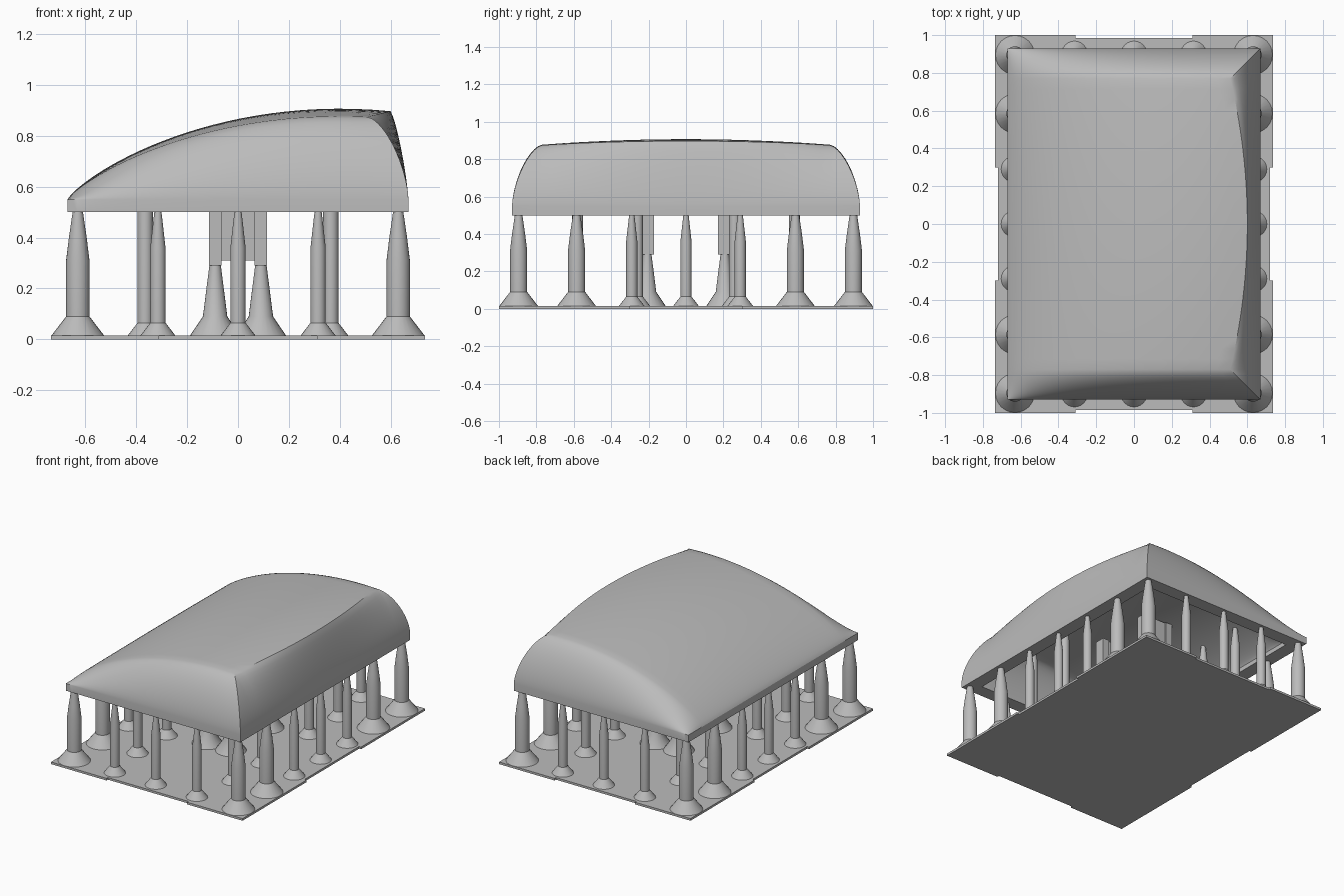
import bpy, bmesh, math

if "Cube" in bpy.data.objects:
    bpy.data.objects.remove(bpy.data.objects["Cube"])

GREY = (0.5, 0.5, 0.5, 1)
mat = bpy.data.materials.new("plain grey")
mat.use_nodes = True
mat.diffuse_color = GREY
mat.node_tree.nodes["Principled BSDF"].inputs["Base Color"].default_value = GREY


def finish(name, bm):
    bmesh.ops.recalc_face_normals(bm, faces=bm.faces)
    mesh = bpy.data.meshes.new(name)
    bm.to_mesh(mesh)
    bm.free()
    mesh.materials.append(mat)
    obj = bpy.data.objects.new(name, mesh)
    bpy.context.collection.objects.link(obj)
    bpy.ops.object.select_all(action="DESELECT")
    obj.select_set(True)
    bpy.context.view_layer.objects.active = obj
    bpy.ops.object.shade_smooth_by_angle(angle=math.radians(30))
    return obj


# Base plate with shallow notches in the middle of each edge
def base_plate():
    quarter = [(0.72, 0.3), (0.735, 0.3), (0.735, 1), (0.31, 1), (0.31, 0.985)]
    outline = []
    for sx, sy in ((1, 1), (-1, 1), (-1, -1), (1, -1)):
        pts = quarter if sx * sy > 0 else quarter[::-1]
        outline += [(sx * x, sy * y) for x, y in pts]
    bm = bmesh.new()
    face = bm.faces.new([bm.verts.new((x, y, 0)) for x, y in outline])
    top = bmesh.ops.extrude_face_region(bm, geom=[face])["geom"]
    verts = [v for v in top if isinstance(v, bmesh.types.BMVert)]
    bmesh.ops.translate(bm, verts=verts, vec=(0, 0, 0.015))
    finish("base_plate", bm)


# Domed cap: sloping crown with rounded walls and a crest on the steep side
HX, HY, CY, WALL = 0.67, 0.93, 0.77, 0.16


def rounded(t, power):
    t = min(max(t, 0), 1)
    return (1 - t ** power) ** (1 / power)


def crest(y):
    a = min(abs(y), CY) / CY
    return 0.6 - 0.09 * a * a


def crown(x, y):
    a = min(abs(y), CY) / CY
    s = (0.4 - x) / (HX + 0.4)
    rise = 0.357 * max(1 - s * s, 0) ** 0.8 * (1 - 0.083 * a * a)
    wall_y = rounded((abs(y) - CY) / WALL, 1.6)
    x0 = crest(y)
    wall_x = rounded((x - x0) / (HX - x0), 1.3 + 0.3 * a * a)
    return rise * min(wall_x, wall_y)


def cap():
    n, m = 12, 28
    ease = [math.sin(k / n * math.pi / 2) for k in range(n + 1)]
    half = [CY + WALL * e for e in ease]
    ys = [-y for y in half[::-1]] + [CY * (2 * k / m - 1) for k in range(1, m)] + half
    bm = bmesh.new()
    outer, inner = [], []
    for y in ys:
        xr = crest(y) + max(abs(y) - CY, 0)
        xs = [-HX + (xr + HX) * (k / m) ** 1.6 for k in range(m + 1)]
        xs += [xr + (HX - xr) * e for e in ease[1:]]
        outer.append([bm.verts.new((x, y, 0.55 + crown(x, y))) for x in xs])
        inner.append([bm.verts.new((x * 0.86, y * 0.9, 0.53 + 0.75 * crown(x, y))) for x in xs])

    def border(g):
        return (g[0] + [r[-1] for r in g[1:]] + g[-1][-2::-1]
                + [r[0] for r in g[-2:0:-1]])

    for g in (outer, inner):
        for r0, r1 in zip(g, g[1:]):
            for i in range(len(r0) - 1):
                bm.faces.new((r0[i], r0[i + 1], r1[i + 1], r1[i]))
    # Skirt and bottom rim join the outer shell to the hollow
    loops = [border(outer)]
    for g in (outer, inner):
        loops.append([bm.verts.new((v.co.x, v.co.y, 0.5)) for v in border(g)])
    loops.append(border(inner))
    for l0, l1 in zip(loops, loops[1:]):
        for i in range(len(l0)):
            j = (i + 1) % len(l0)
            bm.faces.new((l0[i], l0[j], l1[j], l1[i]))
    bmesh.ops.remove_doubles(bm, verts=bm.verts, dist=0.0002)
    finish("domed_cap", bm)


# Two mounting prongs with thicker ends
def prong(name, y):
    bm = bmesh.new()
    for x, wx, wy, low in ((0, 0.16, 0.05, 0.31), (-0.09, 0.05, 0.07, 0.29), (0.09, 0.05, 0.07, 0.29)):
        vs = bmesh.ops.create_cube(bm, size=1)["verts"]
        high = 0.74
        bmesh.ops.scale(bm, verts=vs, vec=(wx, wy, high - low))
        bmesh.ops.translate(bm, verts=vs, vec=(x, y, (high + low) / 2))
    finish(name, bm)


# Turned support pillar: flared foot, shaft and tapered tip
def pillar(name, x, y, profile, sides=24):
    bm = bmesh.new()
    rings = []
    for r, z in profile:
        rings.append([bm.verts.new((x + r * math.cos(k * math.tau / sides),
                                    y + r * math.sin(k * math.tau / sides), z))
                      for k in range(sides)])
    for a, b in zip(rings, rings[1:]):
        for k in range(sides):
            j = (k + 1) % sides
            bm.faces.new((a[k], a[j], b[j], b[k]))
    bm.faces.new(rings[0])
    bm.faces.new(rings[-1])
    finish(name, bm)


THICK = [(0.105, 0.013), (0.046, 0.09), (0.046, 0.31), (0.035, 0.4), (0.02, 0.502)]
THIN = [(0.07, 0.013), (0.03, 0.065), (0.03, 0.36), (0.014, 0.502)]
STUB = [(0.1, 0.013), (0.048, 0.09), (0.022, 0.295)]

base_plate()
cap()
for side, s in (("front", -1), ("back", 1)):
    prong(side + "_prong", s * 0.207)
    for x in (-0.09, 0.09):
        pillar(side + "_prong_support", x, s * 0.207, STUB)
    for x in (-0.315, 0, 0.315):
        pillar(side + "_edge_pillar", x, s * 0.9, THIN)
for side, s in (("right", -1), ("left", 1)):
    for y in (-0.895, -0.585, 0.585, 0.895):
        pillar(side + "_thick_pillar", s * 0.63, y, THICK)
    for y in (-0.29, 0, 0.29):
        pillar(side + "_edge_pillar", s * 0.635, y, THIN)
    # Inner pillars reach the hollow ceiling
    for y in (-0.58, -0.26, 0.26, 0.58):
        x = s * 0.365
        top = 0.54 + 0.75 * crown(x / 0.86, y / 0.9)
        pillar(side + "_inner_pillar", x, y,
               [(0.07, 0.013), (0.03, 0.065), (0.03, top - 0.14), (0.014, top)])
